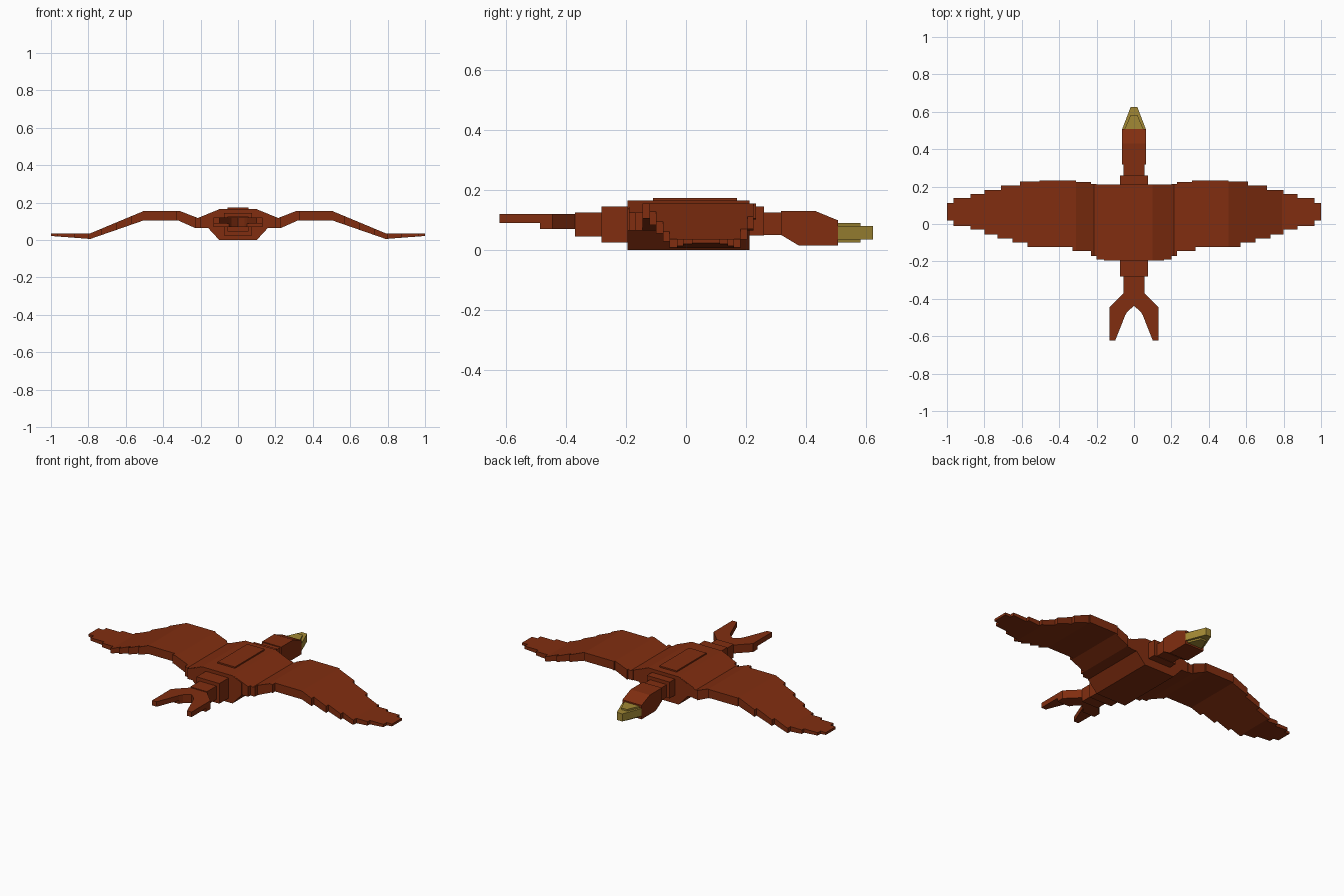
import bpy, bmesh

if "Cube" in bpy.data.objects:
    bpy.data.objects.remove(bpy.data.objects["Cube"])


def material(name, rgb):
    m = bpy.data.materials.new(name)
    m.diffuse_color = (*rgb, 1)
    m.use_nodes = True
    m.node_tree.nodes["Principled BSDF"].inputs["Base Color"].default_value = m.diffuse_color
    return m


BROWN = material("rust brown", (0.22, 0.027, 0.005))
GOLD = material("beak gold", (0.36, 0.25, 0.035))


def finish(name, bm, mat):
    bmesh.ops.remove_doubles(bm, verts=bm.verts, dist=1e-5)
    bmesh.ops.recalc_face_normals(bm, faces=bm.faces)
    me = bpy.data.meshes.new(name)
    bm.to_mesh(me)
    bm.free()
    me.materials.append(mat)
    ob = bpy.data.objects.new(name, me)
    bpy.context.collection.objects.link(ob)
    return ob


def prism(name, outline, axis, lo, hi, mat=BROWN):
    """Extrude a 2D outline along one axis."""
    def place(p, t):
        return {'x': (t, *p), 'y': (p[0], t, p[1]), 'z': (*p, t)}[axis]
    bm = bmesh.new()
    a = [bm.verts.new(place(p, lo)) for p in outline]
    b = [bm.verts.new(place(p, hi)) for p in outline]
    bm.faces.new(a)
    bm.faces.new(b)
    for i in range(len(a)):
        j = (i + 1) % len(a)
        bm.faces.new((a[i], a[j], b[j], b[i]))
    return finish(name, bm, mat)


def block(name, w, y0, y1, z0, z1, mat=BROWN):
    return prism(name, [(-w, y0), (w, y0), (w, y1), (-w, y1)], 'z', z0, z1, mat)


# Body and back plate
half = [(0.10, 0.0), (0.16, 0.065), (0.16, 0.138), (0.10, 0.165)]
prism("body", half + [(-x, z) for x, z in reversed(half)], 'y', -0.195, 0.212)
block("back_plate", 0.057, -0.11, 0.17, 0.16, 0.173)

# Neck steps and head
block("neck_collar", 0.075, 0.21, 0.26, 0.048, 0.145)
block("neck", 0.055, 0.255, 0.325, 0.05, 0.125)
prism("head", [(0.317, 0.05), (0.375, 0.015), (0.508, 0.015), (0.508, 0.098),
               (0.43, 0.13), (0.317, 0.13)], 'x', -0.063, 0.063)

# Beak: long core and shorter, thicker shell
prism("beak_core", [(-0.063, 0.508), (0.063, 0.508), (0.018, 0.625), (-0.018, 0.625)],
      'z', 0.035, 0.08, GOLD)
prism("beak_ridge", [(-0.05, 0.508), (0.05, 0.508), (0.018, 0.582), (-0.018, 0.582)],
      'z', 0.025, 0.09, GOLD)

# Tail base and forked tail, thinner toward the tips
block("tail_base", 0.075, -0.282, -0.19, 0.025, 0.145)
block("tail_stem", 0.055, -0.37, -0.28, 0.045, 0.125)
root = [(0.055, -0.37), (0.13, -0.445), (0.13, -0.488), (0.047, -0.488), (0.035, -0.468)]
prism("tail_fork", root + [(0, -0.438)] + [(-x, y) for x, y in reversed(root)],
      'z', 0.07, 0.12)
for side, s in (("right", 1), ("left", -1)):
    prism("tail_tip_" + side, [(s * 0.047, -0.488), (s * 0.13, -0.488),
                               (s * 0.13, -0.622), (s * 0.1, -0.622)], 'z', 0.09, 0.12)

# Wing section heights along the span
TOP = [(0.1, 0.165), (0.215, 0.118), (0.31, 0.155), (0.505, 0.155), (0.79, 0.036), (1.0, 0.036)]
BOTTOM = [(0.1, 0.065), (0.23, 0.065), (0.32, 0.105), (0.505, 0.105), (0.79, 0.006), (1.0, 0.022)]
# Feather steps: outer x of each step, then edge y
FRONT = [(0.2, 0.21), (0.23, 0.215), (0.31, 0.225), (0.505, 0.233), (0.61, 0.226), (0.71, 0.206),
         (0.80, 0.182), (0.875, 0.16), (0.965, 0.14), (1.0, 0.113)]
REAR = [(0.2, -0.19), (0.23, -0.17), (0.33, -0.145), (0.57, -0.122), (0.65, -0.1), (0.73, -0.077),
        (0.80, -0.055), (0.875, -0.03), (0.965, -0.01), (1.0, 0.02)]


def height(curve, x):
    for (xa, za), (xb, zb) in zip(curve, curve[1:]):
        if x <= xb + 1e-6:
            return za + (zb - za) * (x - xa) / (xb - xa)


def step(edge, x):
    return next(y for end, y in edge if x < end)


def wing(name, s):
    bm = bmesh.new()
    xs = sorted({p[0] for c in (TOP, BOTTOM, FRONT, REAR) for p in c})

    def face(pts):
        bm.faces.new([bm.verts.new((s * x, y, z)) for x, y, z in pts])

    def wall(x, ya, yb):
        if abs(ya - yb) > 1e-5:
            t, b = height(TOP, x), height(BOTTOM, x)
            face([(x, ya, b), (x, yb, b), (x, yb, t), (x, ya, t)])

    prev = None
    for xa, xb in zip(xs, xs[1:]):
        f, r = step(FRONT, (xa + xb) / 2), step(REAR, (xa + xb) / 2)
        ta, tb = height(TOP, xa), height(TOP, xb)
        ba, bb = height(BOTTOM, xa), height(BOTTOM, xb)
        face([(xa, r, ta), (xb, r, tb), (xb, f, tb), (xa, f, ta)])
        face([(xa, r, ba), (xa, f, ba), (xb, f, bb), (xb, r, bb)])
        face([(xa, f, ba), (xa, f, ta), (xb, f, tb), (xb, f, bb)])
        face([(xa, r, ba), (xb, r, bb), (xb, r, tb), (xa, r, ta)])
        if prev:
            wall(xa, prev[0], f)
            wall(xa, prev[1], r)
        else:
            wall(xa, r, f)
        prev = (f, r)
    wall(1.0, prev[1], prev[0])
    return finish(name, bm, BROWN)


wing("right_wing", 1)
wing("left_wing", -1)
